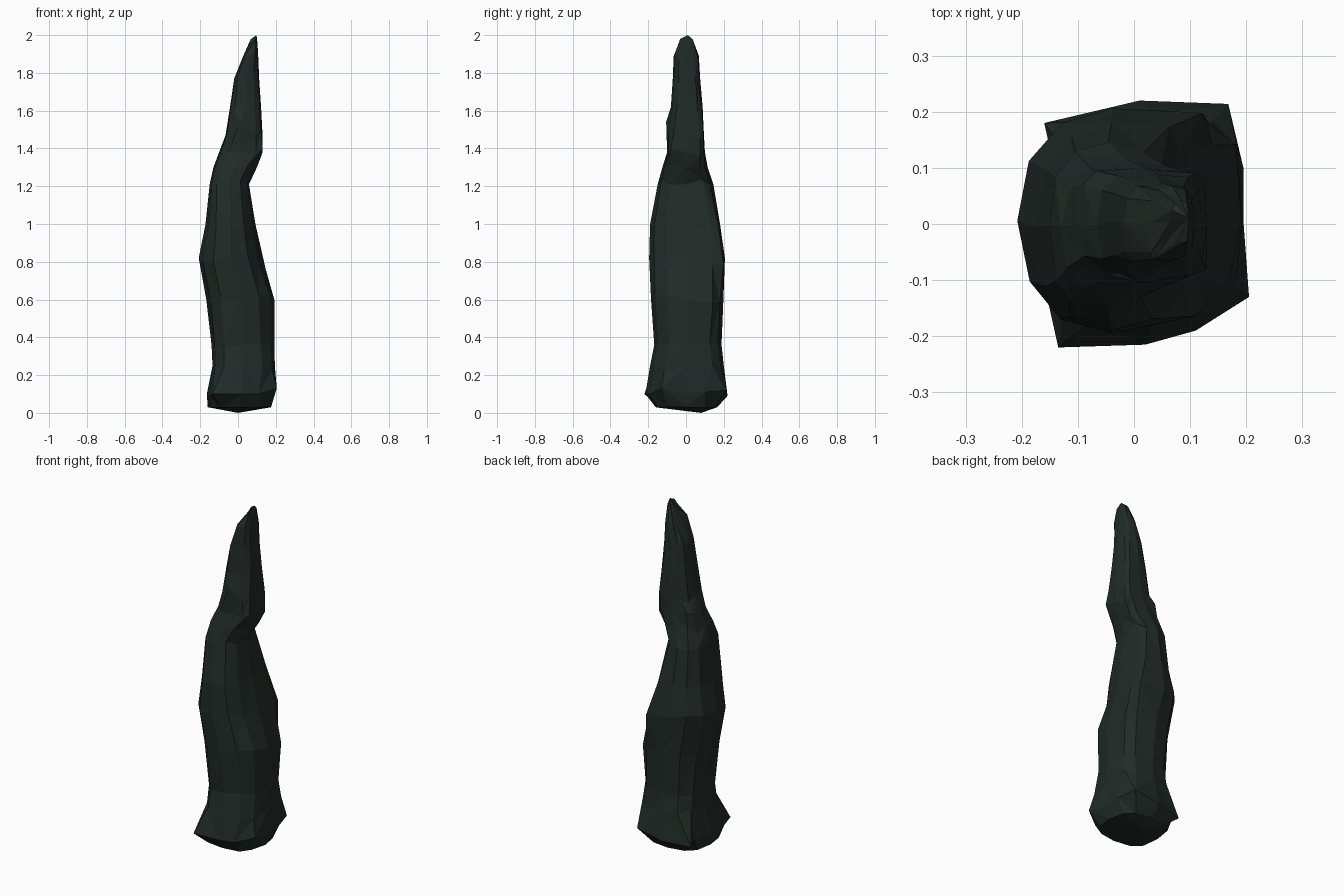
import bpy, bmesh, math, random
from mathutils import Vector

random.seed(4)
SIDES = 12

# Cross-sections: z, x_min, x_max, y_min, y_max,
# squareness of the back-right corner, front-left corner, other two corners
RINGS = [
    (0.03, -0.16, 0.175, -0.16, 0.165, 2.8, 2.8, 2.8),
    (0.10, -0.165, 0.195, -0.20, 0.21, 3.6, 3.6, 3.6),
    (0.25, -0.135, 0.195, -0.19, 0.20, 3.4, 3.0, 2.8),
    (0.36, -0.14, 0.193, -0.168, 0.188, 3.4, 2.7, 2.4),
    (0.60, -0.168, 0.192, -0.185, 0.198, 3.8, 2.6, 2.2),
    (0.82, -0.208, 0.13, -0.195, 0.206, 6.0, 2.3, 2.2),
    (1.00, -0.172, 0.092, -0.190, 0.180, 5.0, 2.6, 2.3),
    (1.21, -0.15, 0.058, -0.15, 0.145, 3.0, 3.6, 2.4),
    (1.30, -0.13, 0.10, -0.125, 0.115, 3.2, 2.8, 2.4),
    (1.38, -0.10, 0.13, -0.10, 0.10, 5.0, 2.4, 4.0),
    (1.47, -0.066, 0.13, -0.10, 0.095, 5.0, 2.8, 3.0),
    (1.62, -0.042, 0.122, -0.08, 0.088, 4.0, 4.0, 2.6),
    (1.77, -0.02, 0.112, -0.07, 0.075, 3.2, 4.5, 2.6),
    (1.89, 0.028, 0.107, -0.065, 0.068, 2.8, 6.0, 2.6),
    (1.96, 0.065, 0.103, -0.035, 0.042, 2.4, 2.4, 2.4),
]


def corner_point(i, back_right, front_left, other):
    """Point of a squared ellipse whose corners differ in sharpness."""
    angle = 2 * math.pi * i / SIDES
    c, s = math.cos(angle), math.sin(angle)
    power = back_right if c > 0 and s > 0 else front_left if c < 0 and s < 0 else other
    return (math.copysign(abs(c) ** (2 / power), c),
            math.copysign(abs(s) ** (2 / power), s))


# Leaning, faceted rock spire lofted through the sections
bm = bmesh.new()
loops = []
for z, x0, x1, y0, y1, *powers in RINGS:
    loop = []
    for i in range(SIDES):
        u, v = corner_point(i, *powers)
        dent = 1.0 if i % 3 == 0 else random.uniform(0.97, 1.02)
        lift = 0 if i % 3 == 0 else random.uniform(-0.25, 0.25) * min(0.1, z * 0.5)
        loop.append(bm.verts.new(((x0 + x1) / 2 + u * dent * (x1 - x0) / 2,
                                  (y0 + y1) / 2 + v * dent * (y1 - y0) / 2,
                                  z + lift)))
    loops.append(loop)
for a, b in zip(loops, loops[1:]):
    for i in range(SIDES):
        j = (i + 1) % SIDES
        if random.random() < 0.5:
            bm.faces.new((a[i], a[j], b[j]))
            bm.faces.new((a[i], b[j], b[i]))
        else:
            bm.faces.new((a[i], a[j], b[i]))
            bm.faces.new((a[j], b[j], b[i]))

# Blunt underside and pointed summit
foot = bm.verts.new((0.0, 0.08, 0.0))
summit = bm.verts.new((0.098, 0.01, 2.0))
for i in range(SIDES):
    j = (i + 1) % SIDES
    bm.faces.new((foot, loops[0][j], loops[0][i]))
    bm.faces.new((loops[-1][i], loops[-1][j], summit))

# Projecting base corners, back-right bulge, overhang lip and front shoulder
accents = {(1, 8): (-0.135, -0.22, 0.10), (1, 9): (0.02, -0.215, 0.10),
           (1, 10): (0.11, -0.19, 0.10), (1, 11): (0.205, -0.13, 0.13),
           (1, 1): (0.195, 0.10, 0.11), (1, 2): (0.168, 0.214, 0.12),
           (1, 3): (0.01, 0.22, 0.09), (1, 4): (-0.16, 0.18, 0.08),
           (5, 1): (0.14, 0.14, 0.79), (5, 2): (0.122, 0.198, 0.79),
           (9, 11): (0.13, -0.08, 1.40), (10, 9): (0.01, -0.105, 1.54)}
for (ring, index), point in accents.items():
    loops[ring][index].co = Vector(point)

bmesh.ops.recalc_face_normals(bm, faces=bm.faces)
mesh = bpy.data.meshes.new("rock_spire")
bm.to_mesh(mesh)
bm.free()
spire = bpy.data.objects.new("rock_spire", mesh)
bpy.context.collection.objects.link(spire)

# Dark green-grey stone
stone = bpy.data.materials.new("dark_stone")
stone.diffuse_color = (0.015, 0.024, 0.020, 1)
mesh.materials.append(stone)
